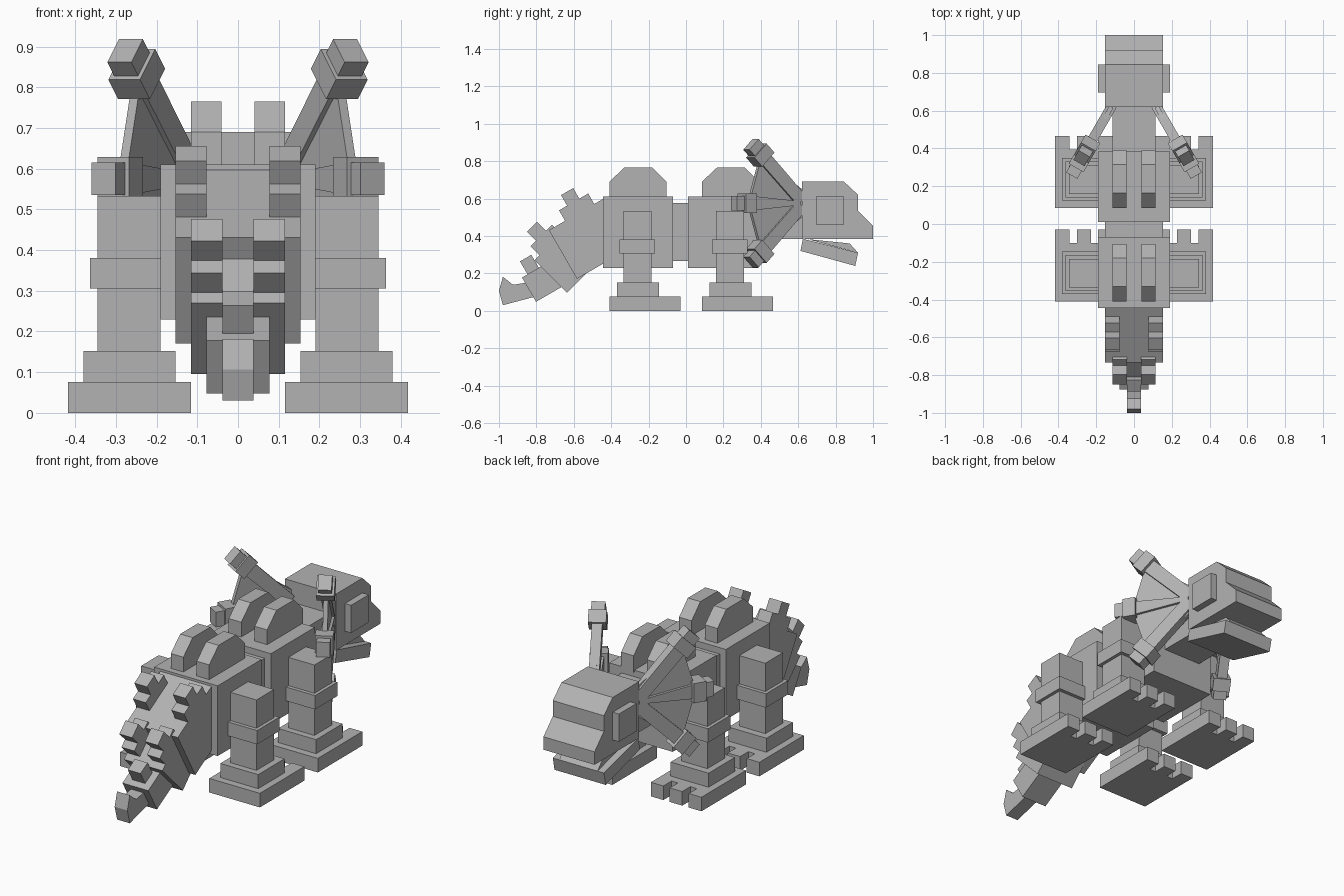
import bpy, bmesh
from math import radians, sin, cos
from mathutils import Matrix, Vector

cube = bpy.data.objects.get("Cube")
if cube:
    bpy.data.objects.remove(cube, do_unlink=True)

grey = bpy.data.materials.new("plain_grey")
grey.use_nodes = True
COLOUR = (0.45, 0.45, 0.45, 1)
grey.diffuse_color = COLOUR
grey.node_tree.nodes["Principled BSDF"].inputs["Base Color"].default_value = COLOUR


def frame(n, u, v, origin=(0, 0, 0)):
    """Matrix taking local (depth, u, v) to the model."""
    m = Matrix((n, u, v)).transposed().to_4x4()
    m.translation = Vector(origin)
    return m


SIDE = Matrix.Identity(4)
FLAT = frame((0, 0, 1), (1, 0, 0), (0, 1, 0))


def prism(name, pts, lo, hi, mat=SIDE, mirror=False):
    """Extrude a profile between two depths, optionally mirrored left to right."""
    bm = bmesh.new()
    a, b = [[bm.verts.new(mat @ Vector((d, u, v))) for u, v in pts] for d in (lo, hi)]
    bm.faces.new(a)
    bm.faces.new(b)
    for i in range(len(pts)):
        j = (i + 1) % len(pts)
        bm.faces.new((a[i], a[j], b[j], b[i]))
    bmesh.ops.recalc_face_normals(bm, faces=bm.faces)
    mesh = bpy.data.meshes.new(name)
    bm.to_mesh(mesh)
    bm.free()
    mesh.materials.append(grey)
    ob = bpy.data.objects.new(name, mesh)
    bpy.context.collection.objects.link(ob)
    if mirror:
        ob.modifiers.new("mirror", "MIRROR")
    return ob


def rect(u0, u1, v0, v1):
    return [(u0, v0), (u1, v0), (u1, v1), (u0, v1)]


def box(name, x, y, z, mirror=False):
    return prism(name, rect(*y, *z), *x, mirror=mirror)


# Body blocks, waist and neck
box("rear_body", (-.19, .19), (-.445, -.07), (.23, .61))
box("front_body", (-.19, .19), (.01, .385), (.23, .61))
box("waist", (-.153, .153), (-.09, .03), (.265, .575))
box("neck", (-.115, .115), (.37, .64), (.385, .575))

# Back plates and legs, repeated for the front and rear
for label, s in (("front", 0), ("rear", -.495)):
    plate = [(.085, .6), (.085, .69), (.165, .765), (.315, .765), (.39, .69), (.39, .6)]
    prism(label + "_back_plate", [(y + s, z) for y, z in plate], .04, .115, mirror=True)

    # Foot with three toes
    heel, notch, toe = .085 + s, .395 + s, .465 + s
    foot = [(.115, heel), (.115, toe), (.19, toe), (.19, notch), (.228, notch), (.228, toe),
            (.303, toe), (.303, notch), (.342, notch), (.342, toe), (.418, toe), (.418, heel)]
    prism(label + "_foot", foot, 0, .076, FLAT, True)
    box(label + "_ankle", (.153, .38), (.125 + s, .35 + s), (.076, .152), True)
    box(label + "_leg", (.19, .345), (.16 + s, .31 + s), (.152, .533), True)
    box(label + "_knee_band", (.185, .363), (.14 + s, .33 + s), (.305, .38), True)

# Head, eyes and jaw
prism("head", [(.62, .385), (.62, .69), (.845, .69), (.92, .62),
               (.92, .535), (1, .455), (1, .385)], -.153, .153)
box("eye", (.14, .19), (.695, .845), (.46, .61), True)
prism("jaw", [(.625, .385), (.92, .31), (.905, .24), (.612, .32)], -.153, .153)
prism("jaw_wedge", [(.65, .383), (.875, .36), (.92, .31)], -.115, .115)

# Neck frill: a webbed fan with three knobbed arms on each side
fan = frame((cos(radians(30)), .5, 0), (.5, -cos(radians(30)), 0), (0, 0, 1), (.12, .62, .575))
d = cos(radians(45)) * .36
prism("frill_web", [(0, -.07), (d, -d), (.32, -.04), (.32, .04), (d, d), (0, .07)],
      -.012, .012, fan, True)
for label, angle, tip, root in (("upper", 45, .445, .035), ("middle", 0, .42, .01),
                                ("lower", -45, .445, .035)):
    arm = fan @ Matrix.Rotation(radians(angle), 4, "X")
    end = tip - .115
    prism(label + "_frill_arm", [(.02, -root), (end, -.037), (end, .037), (.02, root)],
          -.026, .026, arm, True)
    prism(label + "_frill_knob", rect(end, end + .068, -.053, .053), -.045, .045, arm, True)
    prism(label + "_frill_tip", rect(end + .06, tip, -.04, .04), -.034, .034, arm, True)

# Tail: tilted, shrinking segments carrying stepped spikes
SEGMENTS = [
    # label, low corner, tilt, length, height, half width, spike x range, spike steps
    ("tail_base", (-.583, .171), 30, .35, .3, .153, (.077, .153), (.1, .15, .225, .28, .065)),
    ("tail_middle", (-.636, .096), 45, .25, .246, .115, (.038, .115), (.037, .08, .155, .2, .068)),
]


def tilted(y, z, tilt):
    t = radians(tilt)
    return frame((1, 0, 0), (0, cos(t), sin(t)), (0, -sin(t), cos(t)), (0, y, z))


for label, low, tilt, length, height, half, xs, (a, b, c, e, step) in SEGMENTS:
    m = tilted(*low, tilt)
    prism(label, rect(0, length, 0, height), -half, half, m)
    mid, top, base = height + step, height + 2 * step, height - .02
    spike = [(a, base), (a, mid), (b, mid), (b, top), (c, top), (c, mid), (e, mid), (e, base)]
    prism(label + "_spikes", spike, *xs, m, True)

m = tilted(-.802, .048, 30)
prism("tail_end", rect(0, .2, 0, .15), -.077, .077, m)
prism("tail_end_spike", rect(.034, .104, .13, .23), -.038, .038, m)
prism("tail_tip", [(-.979, .03), (-1, .107), (-.979, .182), (-.925, .139),
                   (-.856, .15), (-.808, .075)], -.038, .038)
